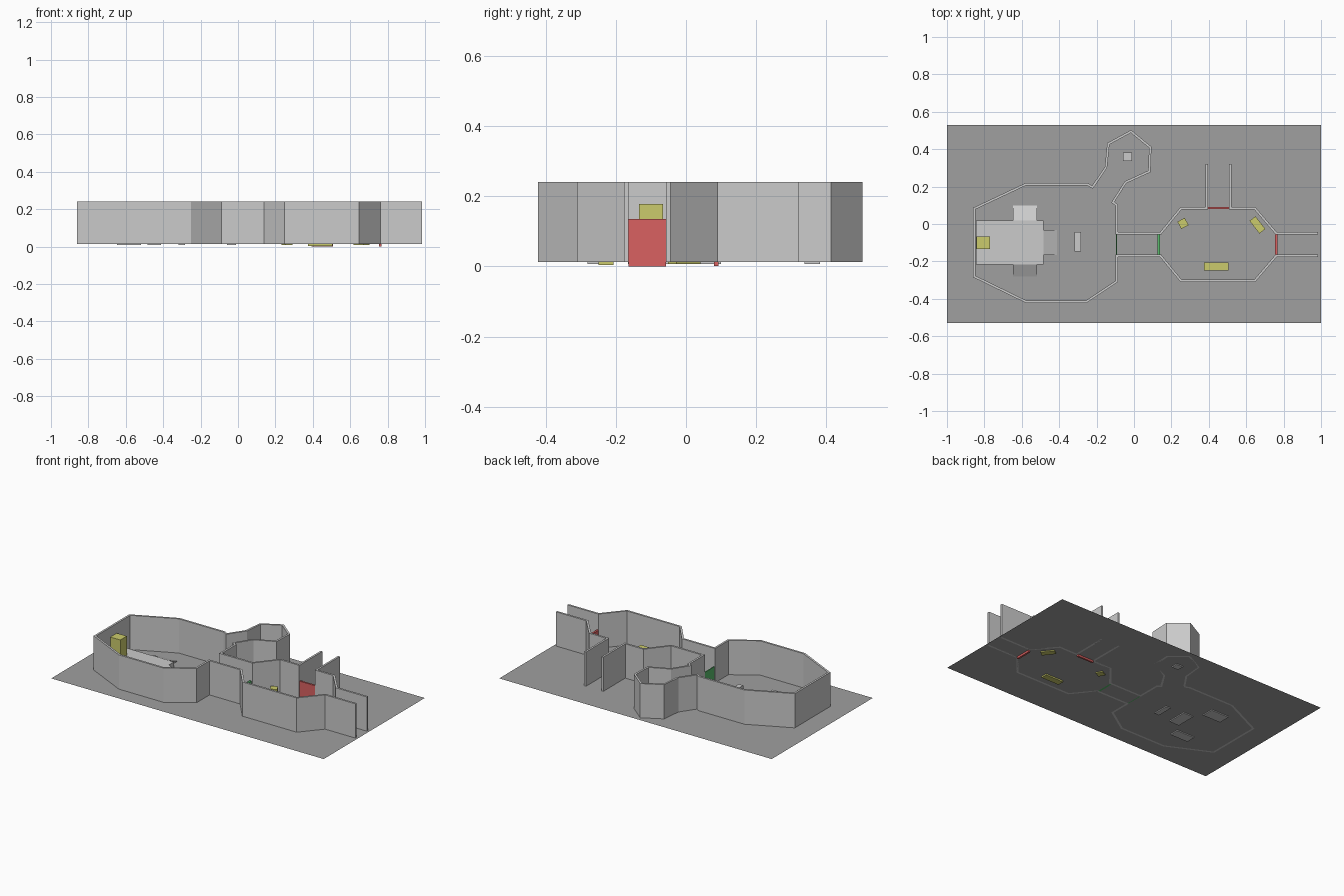
import bpy, bmesh, math
from mathutils import Vector, Matrix

if "Cube" in bpy.data.objects:
    bpy.data.objects.remove(bpy.data.objects["Cube"])

FLOOR = 0.013
WALL_TOP = 0.24
THICK = 0.013


def material(name, rgb):
    m = bpy.data.materials.new(name)
    m.diffuse_color = (*rgb, 1)
    m.use_nodes = True
    m.node_tree.nodes["Principled BSDF"].inputs["Base Color"].default_value = m.diffuse_color
    return m


def finish(name, bm, mat=None):
    bmesh.ops.recalc_face_normals(bm, faces=bm.faces)
    me = bpy.data.meshes.new(name)
    bm.to_mesh(me)
    bm.free()
    ob = bpy.data.objects.new(name, me)
    bpy.context.collection.objects.link(ob)
    if mat:
        me.materials.append(mat)
    return ob


def box(name, x, y, z, mat=None, turn=0, slope=None):
    """Box from ranges; slope = outward direction whose top edge drops to the floor."""
    bm = bmesh.new()
    bmesh.ops.create_cube(bm, size=1)
    size = Vector((x[1] - x[0], y[1] - y[0], z[1] - z[0]))
    mid = Vector((sum(x) / 2, sum(y) / 2, sum(z) / 2))
    for v in bm.verts:
        low = slope and v.co.z > 0 and v.co.dot(Vector(slope)) > 0
        v.co = Vector([a * b for a, b in zip(v.co, size)])
        if low:
            v.co.z = FLOOR + 0.002 - mid.z
    bm.transform(Matrix.Translation(mid) @ Matrix.Rotation(math.radians(turn), 4, 'Z'))
    return finish(name, bm, mat)


def wall(name, path):
    """Upright wall of even thickness with mitred corners along an open path."""
    pts = [Vector(p) for p in path]
    dirs = [(b - a).normalized() for a, b in zip(pts, pts[1:])]
    bm = bmesh.new()
    rings = []
    for i, p in enumerate(pts):
        d0, d1 = dirs[max(i - 1, 0)], dirs[min(i, len(dirs) - 1)]
        n0, n1 = Vector((-d0.y, d0.x)), Vector((-d1.y, d1.x))
        m = (n0 + n1).normalized()
        off = m * (THICK / 2 / max(m.dot(n0), 0.4))
        a, b = p + off, p - off
        rings.append([bm.verts.new((q.x, q.y, z)) for q, z in
                      ((a, FLOOR), (a, WALL_TOP), (b, WALL_TOP), (b, FLOOR))])
    for r, s in zip(rings, rings[1:]):
        for k in range(4):
            j = (k + 1) % 4
            bm.faces.new((r[k], r[j], s[j], s[k]))
    bm.faces.new(rings[0])
    bm.faces.new(rings[-1])
    return finish(name, bm)


dark = material("dark_grey", (0.35, 0.35, 0.35))
red = material("red", (0.7, 0.12, 0.12))
green = material("green", (0.1, 0.5, 0.15))
yellow = material("yellow", (0.6, 0.6, 0.15))

# Floor sheet
bm = bmesh.new()
bmesh.ops.create_grid(bm, x_segments=1, y_segments=1, size=1)
for v in bm.verts:
    v.co = (v.co.x, v.co.y * 0.53, FLOOR)
finish("floor", bm, dark)

# Main wall run: north corridor, small chamber, great room, south side to east exit
wall("main_wall", [
    (.388, .322), (.388, .085), (.252, .085), (.142, -.05), (-.092, -.05),
    (-.092, .101), (-.113, .116), (-.045, .223), (.082, .281), (.087, .41),
    (-.016, .495), (-.137, .429), (-.150, .302), (-.222, .197), (-.248, .212),
    (-.580, .212), (-.853, .083), (-.853, -.281), (-.578, -.415), (-.254, -.415),
    (-.092, -.307), (-.092, -.17), (.142, -.17), (.252, -.304), (.645, -.304),
    (.760, -.17), (.985, -.17)])
# Remaining corner between the two exits
wall("corner_wall", [(.515, .322), (.515, .085), (.645, .085), (.76, -.05), (.985, -.05)])

# Raised platform with three ramps
top = 0.05
box("platform", (-.845, -.485), (-.217, .02), (FLOOR + .001, top))
low = 0.007
box("north_ramp", (-.648, -.518), (.02, .1), (low, top), slope=(0, 1, 0))
box("south_ramp", (-.648, -.518), (-.28, -.217), (low, top), slope=(0, -1, 0))
box("east_ramp", (-.485, -.412), (-.165, -.032), (low, top), slope=(1, 0, 0))

# Grey blocks
box("great_room_block", (-.317, -.284), (-.148, -.043), (low, .06))
box("chamber_block", (-.058, -.01), (.337, .382), (low, .06))

# Yellow furniture
box("pedestal", (-.843, -.77), (-.134, -.066), (top, .178), yellow)
box("small_crate", (.24, .284), (-.019, .025), (low, .085), yellow, turn=28)
box("side_crate", (.617, .703), (-.025, .015), (low, .085), yellow, turn=-52)
box("long_crate", (.375, .506), (-.249, -.206), (.004, .07), yellow)

# Doors
box("east_door", (.755, .767), (-.163, -.057), (0, .135), red)
box("north_door", (.392, .508), (.08, .092), (0.001, .135), red)
box("west_gate", (-.096, -.09), (-.163, -.057), (FLOOR, .12), green)
box("inner_gate", (.126, .138), (-.163, -.057), (FLOOR, .12), green)
